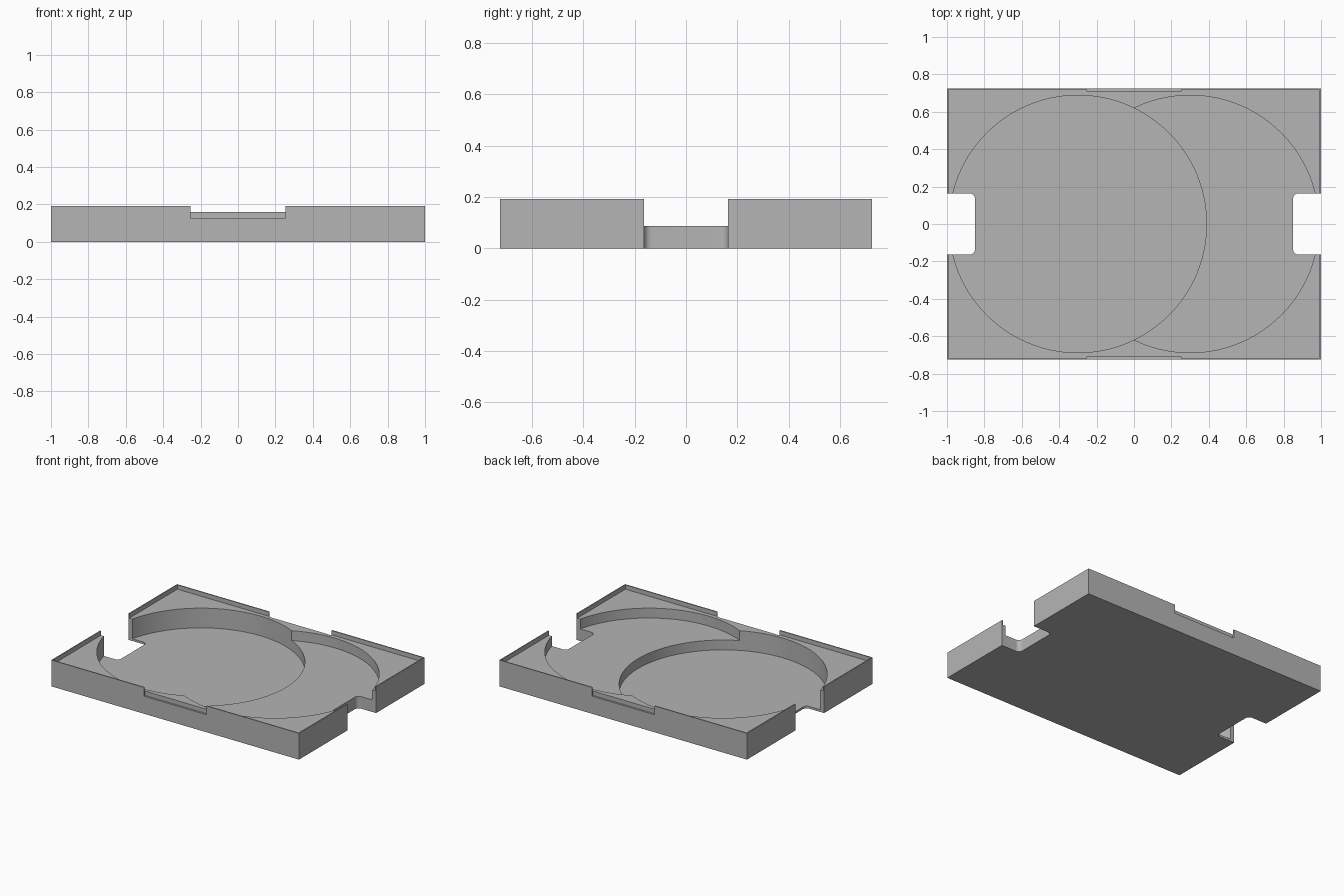
import bpy, bmesh
from math import radians
from mathutils import Matrix

default = bpy.data.objects.get("Cube")
if default:
    bpy.data.objects.remove(default, do_unlink=True)

# Main dimensions
HALF_X, HALF_Y, TOP = 1.0, 0.725, 0.192
DECK, SHALLOW, DEEP = 0.16, 0.088, 0.016
LIP, RADIUS, OFFSET = 0.008, 0.688, 0.3
ABOVE = 0.4

grey = bpy.data.materials.new("plain_grey")
grey.use_nodes = True
colour = (0.46, 0.46, 0.46, 1)
grey.diffuse_color = colour
grey.node_tree.nodes["Principled BSDF"].inputs["Base Color"].default_value = colour


def add_object(name, bm):
    mesh = bpy.data.meshes.new(name)
    bm.to_mesh(mesh)
    bm.free()
    mesh.materials.append(grey)
    obj = bpy.data.objects.new(name, mesh)
    bpy.context.collection.objects.link(obj)
    return obj


def box(name, low, high, corner=0):
    """Box between two corners, with optional rounded upright edges."""
    bm = bmesh.new()
    size = [h - l for l, h in zip(low, high)]
    mid = [(h + l) / 2 for l, h in zip(low, high)]
    bmesh.ops.create_cube(bm, size=1, matrix=Matrix.Translation(mid) @ Matrix.Diagonal((*size, 1)))
    if corner:
        upright = [e for e in bm.edges if abs(e.verts[0].co.z - e.verts[1].co.z) > 0.1]
        bmesh.ops.bevel(bm, geom=upright, offset=corner, segments=8, profile=0.5, affect='EDGES')
    return add_object(name, bm)


def disc(name, x, floor):
    """Round pocket cutter standing on the given floor height."""
    bm = bmesh.new()
    bmesh.ops.create_cone(bm, cap_ends=True, segments=128, radius1=RADIUS, radius2=RADIUS,
                          depth=ABOVE - floor,
                          matrix=Matrix.Translation((x, 0, (ABOVE + floor) / 2)))
    return add_object(name, bm)


tray = box("tray", (-HALF_X, -HALF_Y, 0), (HALF_X, HALF_Y, TOP))

# Recess that leaves the thin lip, then the two overlapping round pockets
cutters = [
    box("rim_recess", (LIP - HALF_X, LIP - HALF_Y, DECK), (HALF_X - LIP, HALF_Y - LIP, ABOVE)),
    disc("shallow_pocket", OFFSET, SHALLOW),
    disc("deep_pocket", -OFFSET, DEEP),
]

# Finger slots at the ends and shallow notches in the long sides
for side, s in (("left", 1), ("right", -1)):
    xs = sorted((s * 0.85, s * 1.2))
    cutters.append(box(side + "_finger_slot", (xs[0], -0.164, -0.2), (xs[1], 0.164, ABOVE), 0.03))
for side, s in (("back", 1), ("front", -1)):
    ys = sorted((s * 0.711, s * 0.9))
    cutters.append(box(side + "_notch", (-0.253, ys[0], 0.128), (0.253, ys[1], ABOVE)))

for cutter in cutters:
    cutter.hide_render = True
    mod = tray.modifiers.new(cutter.name, 'BOOLEAN')
    mod.operation, mod.solver, mod.object = 'DIFFERENCE', 'EXACT', cutter

# Bake the cuts and discard the cutters
bpy.context.view_layer.update()
baked = bpy.data.meshes.new_from_object(tray.evaluated_get(bpy.context.evaluated_depsgraph_get()))
tray.modifiers.clear()
tray.data = baked
baked.materials.clear()
baked.materials.append(grey)
for poly in baked.polygons:
    poly.material_index = 0
for cutter in cutters:
    bpy.data.objects.remove(cutter, do_unlink=True)

bpy.ops.object.select_all(action='DESELECT')
tray.select_set(True)
bpy.context.view_layer.objects.active = tray
bpy.ops.object.shade_smooth_by_angle(angle=radians(30))
